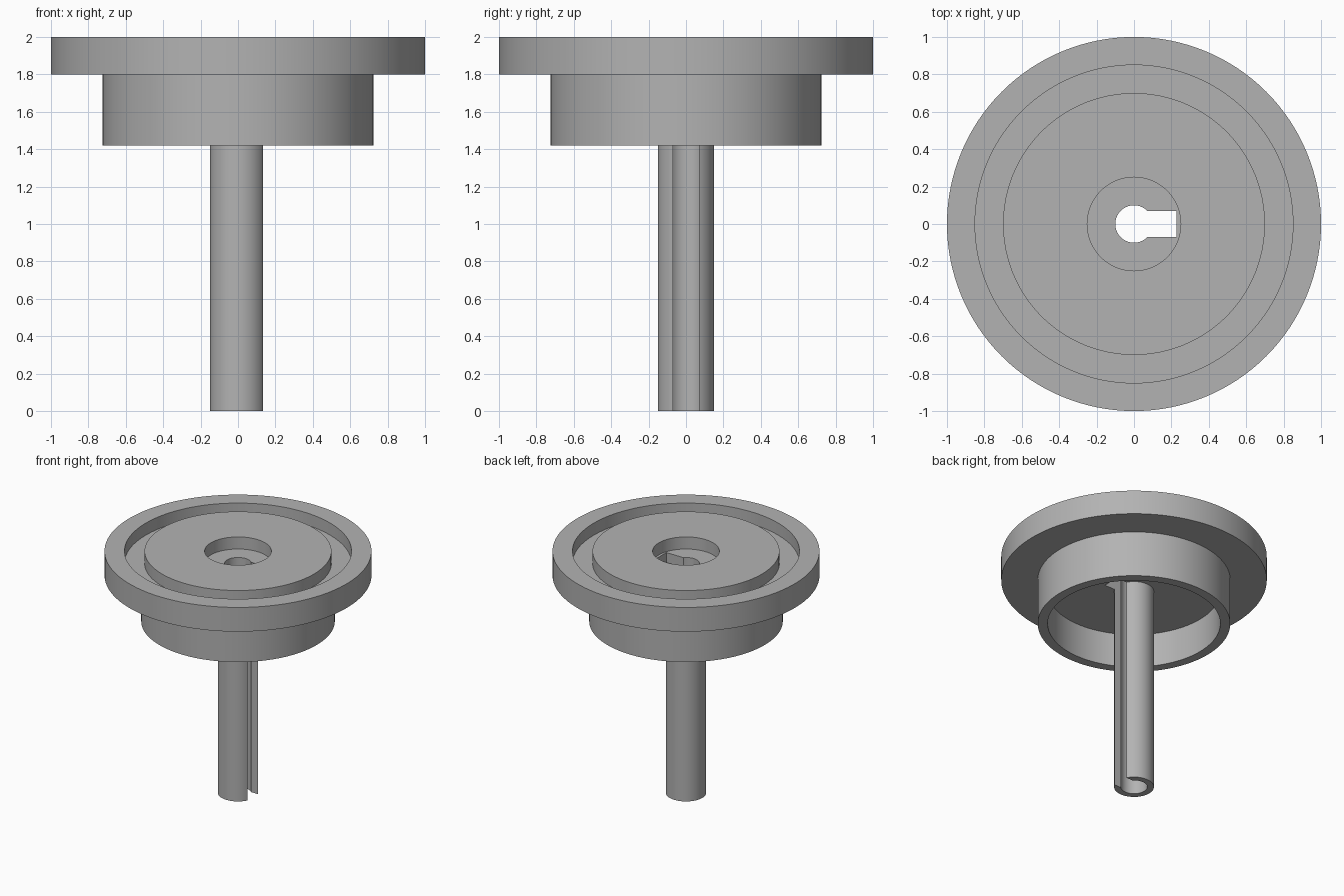
import bpy
import bmesh
import math

cube = bpy.data.objects.get("Cube")
if cube:
    bpy.data.objects.remove(cube, do_unlink=True)

# One plain grey metal
grey = bpy.data.materials.new("plain_grey")
grey.use_nodes = True
colour = (0.45, 0.45, 0.45, 1)
grey.diffuse_color = colour
grey.node_tree.nodes["Principled BSDF"].inputs["Base Color"].default_value = colour


def make_object(name, bm):
    bmesh.ops.recalc_face_normals(bm, faces=bm.faces)
    mesh = bpy.data.meshes.new(name)
    bm.to_mesh(mesh)
    bm.free()
    mesh.materials.append(grey)
    obj = bpy.data.objects.new(name, mesh)
    bpy.context.collection.objects.link(obj)
    return obj


def lathe(name, profile, steps=128):
    """Turn a closed (radius, height) profile around the z axis."""
    bm = bmesh.new()
    verts = [bm.verts.new((r, 0, z)) for r, z in profile]
    edges = [bm.edges.new((v, verts[i - 1])) for i, v in enumerate(verts)]
    bmesh.ops.spin(bm, geom=verts + edges, cent=(0, 0, 0), axis=(0, 0, 1),
                   angle=math.tau, steps=steps, use_merge=True)
    bmesh.ops.remove_doubles(bm, verts=bm.verts, dist=1e-5)
    return make_object(name, bm)


# Hollow shaft, open-bottomed collar and grooved flange, turned as one piece
shaft = [(0.10, 0), (0.15, 0), (0.15, 1.70)]
collar = [(0.65, 1.70), (0.65, 1.42), (0.725, 1.42), (0.725, 1.80)]
flange = [(1, 1.80), (1, 2), (0.85, 2), (0.85, 1.90), (0.70, 1.90), (0.70, 2),
          (0.25, 2), (0.25, 1.90), (0.10, 1.90)]
body = lathe("flanged_shaft", shaft + collar + flange)

# Keyway running the whole length on one side
bm = bmesh.new()
bmesh.ops.create_cube(bm, size=1)
bmesh.ops.scale(bm, vec=(0.228, 0.138, 3), verts=bm.verts)
bmesh.ops.translate(bm, vec=(0.114, 0, 1), verts=bm.verts)
cutter = make_object("keyway_cutter", bm)
cutter.hide_render = True

cut = body.modifiers.new("keyway", 'BOOLEAN')
cut.operation = 'DIFFERENCE'
cut.solver = 'EXACT'
cut.object = cutter
for obj in bpy.context.selected_objects:
    obj.select_set(False)
bpy.context.view_layer.objects.active = body
body.select_set(True)
bpy.ops.object.modifier_apply(modifier=cut.name)
bpy.data.objects.remove(cutter, do_unlink=True)
bpy.ops.object.shade_smooth_by_angle(angle=math.radians(30))
